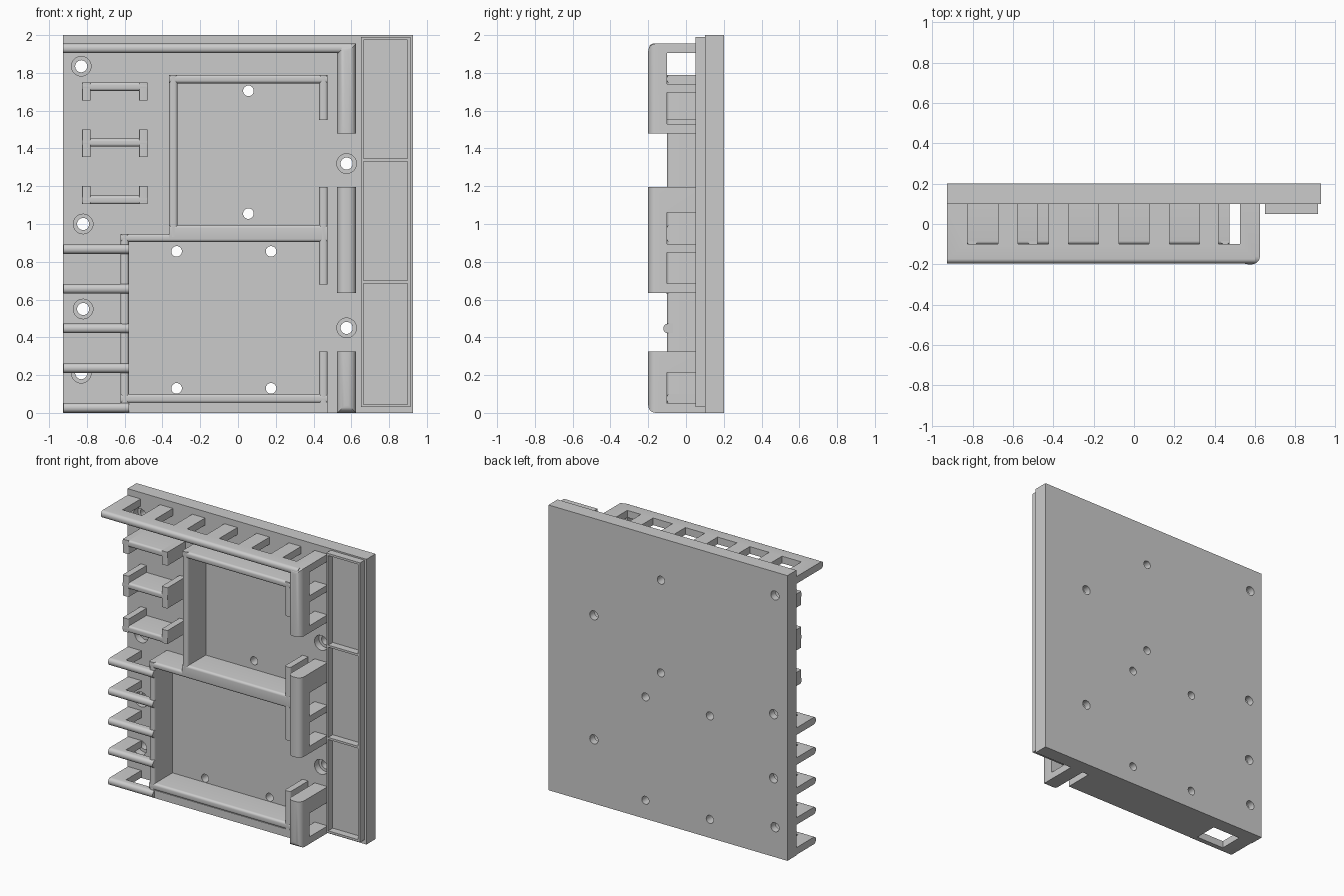
import bpy, bmesh, math
from mathutils import Matrix, Vector

if "Cube" in bpy.data.objects:
    bpy.data.objects.remove(bpy.data.objects["Cube"])


def finish(bm, name):
    bmesh.ops.recalc_face_normals(bm, faces=bm.faces)
    mesh = bpy.data.meshes.new(name)
    bm.to_mesh(mesh)
    bm.free()
    ob = bpy.data.objects.new(name, mesh)
    bpy.context.collection.objects.link(ob)
    return ob


def box(name, x, y, z, axis=None, r=0.0, caps=()):
    """Box from ranges; rounds its front edges along axis (and front edges at z caps)."""
    bm = bmesh.new()
    bmesh.ops.create_cube(bm, size=1)
    for v in bm.verts:
        v.co = Vector([(b + a) / 2 + c * (b - a) for (a, b), c in zip((x, y, z), v.co)])
    if r:
        edges = []
        for e in bm.edges:
            a, b = e.verts[0].co, e.verts[1].co
            if max(a.y, b.y) > y[0] + 1e-5:
                continue
            along = abs((b - a)["xyz".index(axis)]) > 1e-5
            cap = abs(a.z - b.z) < 1e-5 and any(abs(a.z - c) < 1e-4 for c in caps)
            if along or cap:
                edges.append(e)
        bmesh.ops.bevel(bm, geom=edges, offset=r, segments=5, profile=0.5, affect='EDGES')
    return finish(bm, name)


def cylinder(name, x, z, radius, y):
    bm = bmesh.new()
    bmesh.ops.create_cone(bm, cap_ends=True, segments=32, radius1=radius, radius2=radius,
                          depth=y[1] - y[0],
                          matrix=Matrix.Translation((x, sum(y) / 2, z)) @ Matrix.Rotation(math.pi / 2, 4, 'X'))
    return finish(bm, name)


def cut(ob, cutters):
    bpy.context.view_layer.objects.active = ob
    for c in cutters:
        c.hide_render = True
        m = ob.modifiers.new("cut", 'BOOLEAN')
        m.operation, m.solver, m.object = 'DIFFERENCE', 'EXACT', c
        bpy.ops.object.modifier_apply(modifier=m.name)
        bpy.data.objects.remove(c, do_unlink=True)


W = 0.927          # half width of the plate
FACE = 0.1         # front face of the plate
RIM = (-0.1, FACE + 0.005)

# back plate with counterbored and plain holes
plate = box("back_plate", (-W, W), (FACE, 0.2), (0, 2))
holes = []
for x, z in [(-.83, 1.835), (-.82, 1), (-.82, .55), (-.83, .21), (.575, 1.32), (.575, .45)]:
    holes += [cylinder("bore", x, z, .052, (0, .15)), cylinder("hole", x, z, .032, (0, .3))]
for x, z in [(.055, 1.705), (.055, 1.055), (-.325, .855), (.175, .855), (-.325, .13), (.175, .13)]:
    holes.append(cylinder("hole", x, z, .028, (0, .3)))
cut(plate, holes)

# label strip: thin frame with three open panels
strip = box("label_strip", (.65, .912), (.05, FACE + .005), (.03, 1.99))
cut(strip, [box("panel", (.665, .897), (0, .2), z) for z in [(.045, .685), (.7, 1.332), (1.347, 1.975)]])

# slotted cable shelf along the top
comb = box("top_cable_comb", (-W, .6), (-.195, FACE + .005), (1.905, 1.955), 'x', .022)
slots = [(-.825 + .25 * i, -.675 + .25 * i) for i in range(5)] + [(.42, .525)]
cut(comb, [box("slot", s, (-.1, .15), (1.8, 2.05)) for s in slots])

# windowed cable brackets on the right
for i, (z, caps, wins) in enumerate([
        ((1.48, 1.955), (1.955,), [(1.53, 1.695), (1.74, 1.905)]),
        ((.635, 1.195), (), [(.685, .85), (.895, 1.06)]),
        ((0, .325), (0,), [(.05, .215)])]):
    bracket = box(f"cable_bracket_{i}", (.525, .625), (-.2, FACE + .005), z, 'z', .04, caps)
    cut(bracket, [box("window", (.4, .75), (-.1, .15), w) for w in wins])

# cable fingers on the left: a leg and a round-nosed bar
for i in range(5):
    z = (.21 * i + .002, .21 * i + .052)
    finger = box(f"cable_finger_{i}", (-W + .003, -.578), (-.12, FACE + .005), z, 'x', .023)
    cut(finger, [box("gap", (-.82, -.5), (-.07, .15), (z[0] - .1, z[1] + .1))])

# compartment walls for the two boards
walls = {
    "upper_left_wall": ((-.365, -.32), (.93, 1.79), 'z'),
    "upper_top_wall": ((-.365, .475), (1.745, 1.79), 'x'),
    "upper_right_wall": ((.43, .475), (1.55, 1.79), 'z'),
    "middle_right_wall": ((.43, .475), (.68, 1.195), 'z'),
    "middle_wall": ((-.365, .475), (.905, .995), 'x'),
    "lower_top_wall": ((-.622, -.3), (.905, .948), 'x'),
    "lower_left_wall": ((-.622, -.578), (.052, .948), 'z'),
    "lower_bottom_wall": ((-.622, .475), (.052, .1), 'x'),
    "lower_right_wall": ((.43, .475), (.052, .325), 'z'),
}
for name, (x, z, axis) in walls.items():
    box(name, x, RIM, z, axis, .016)
box("bottom_ledge", (-.6, .475), RIM, (0, .055))

# small holder clips: a bar with a leg at each end
for i, (bar, legs) in enumerate([((1.705, 1.75), (1.655, 1.75)),
                                 ((1.41, 1.452), (1.355, 1.5)),
                                 ((1.105, 1.15), (1.105, 1.2))]):
    box(f"clip_bar_{i}", (-.825, -.478), RIM, bar, 'x', .014)
    for side, x in (("left", (-.825, -.78)), ("right", (-.523, -.478))):
        box(f"clip_{side}_leg_{i}", x, RIM, legs, 'z', .006)

# smooth shading on rounded noses only
bpy.ops.object.select_all(action='SELECT')
bpy.ops.object.shade_smooth_by_angle(angle=math.radians(30))
